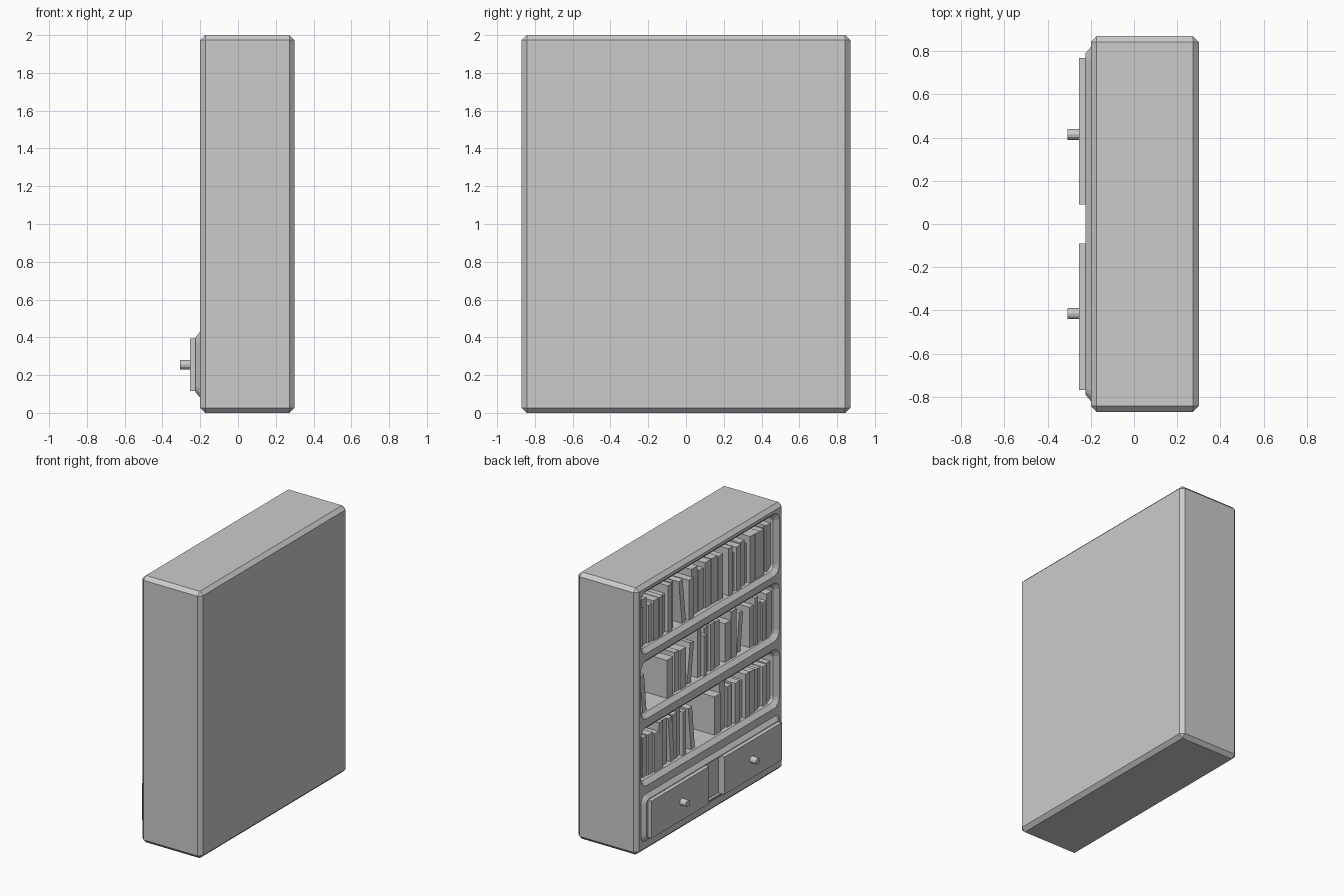
import bpy, bmesh, math, random
from mathutils import Matrix, Vector

if "Cube" in bpy.data.objects:
    bpy.data.objects.remove(bpy.data.objects["Cube"])

random.seed(4)


def finish(bm, name):
    bmesh.ops.recalc_face_normals(bm, faces=bm.faces)
    me = bpy.data.meshes.new(name)
    bm.to_mesh(me)
    bm.free()
    ob = bpy.data.objects.new(name, me)
    bpy.context.collection.objects.link(ob)
    return ob


def box(name, lo, hi, tilt=0, bevel=0):
    """Box between two corners, optionally leaning about its bottom centre."""
    lo, hi = Vector(lo), Vector(hi)
    base = Vector(((lo.x + hi.x) / 2, (lo.y + hi.y) / 2, lo.z))
    size = hi - lo
    bm = bmesh.new()
    bmesh.ops.create_cube(bm, size=1)
    bmesh.ops.transform(bm, verts=bm.verts, matrix=Matrix.Translation(base)
                        @ Matrix.Rotation(tilt, 4, 'X')
                        @ Matrix.Translation((0, 0, size.z / 2))
                        @ Matrix.Diagonal((*size, 1)))
    if bevel:
        bmesh.ops.bevel(bm, geom=bm.edges[:], offset=bevel, segments=1, affect='EDGES')
    return finish(bm, name)


def loft(name, z0, z1, steps, half=0.82):
    """Rounded rectangle facing -x, swept through (x, inset, radius) steps."""
    bm = bmesh.new()
    rings = []
    for x, inset, r in steps:
        w, a, b = half - inset, z0 + inset, z1 - inset
        centres = [(w - r, b - r), (-w + r, b - r), (-w + r, a + r), (w - r, a + r)]
        rings.append([bm.verts.new((x, cy + r * math.cos(t), cz + r * math.sin(t)))
                      for k, (cy, cz) in enumerate(centres)
                      for t in [math.pi / 2 * (k + s / 3) for s in range(4)]])
    for p, q in zip(rings, rings[1:]):
        n = len(p)
        for i in range(n):
            bm.faces.new((p[i], p[(i + 1) % n], q[(i + 1) % n], q[i]))
    bm.faces.new(rings[0])
    bm.faces.new(rings[-1])
    return finish(bm, name)


def cut(ob, cutter):
    mod = ob.modifiers.new("cut", 'BOOLEAN')
    mod.operation = 'DIFFERENCE'
    mod.solver = 'EXACT'
    mod.object = cutter
    cutter.hide_render = True
    cutter.hide_viewport = True


# Chamfered case with three shelf openings
case = box("case", (-0.2, -0.87, 0), (0.3, 0.87, 2), bevel=0.027)
for i, (z0, z1) in enumerate([(0.49, 0.93), (0.99, 1.43), (1.48, 1.95)]):
    cut(case, loft(f"opening_cutter_{i}", z0, z1,
                   [(-0.22, -0.02, 0.08), (-0.17, 0.03, 0.04), (0.2, 0.03, 0.04)]))

# Raised drawer surround, two drawer fronts and round knobs
surround = loft("drawer_surround", 0.08, 0.43,
                [(-0.18, 0, 0.05), (-0.2, 0, 0.05), (-0.225, 0.03, 0.03)])
cut(surround, box("gap_cutter", (-0.3, -0.09, 0.115), (-0.205, 0.09, 0.395)))
for side, name in ((-1, "right"), (1, "left")):
    y0, y1 = sorted((side * 0.09, side * 0.77))
    box(f"drawer_{name}", (-0.255, y0, 0.115), (-0.2, y1, 0.395))
    bm = bmesh.new()
    bmesh.ops.create_cone(bm, cap_ends=True, segments=12, radius1=0.025,
                          radius2=0.025, depth=0.07,
                          matrix=Matrix.Translation((-0.272, side * 0.415, 0.255))
                          @ Matrix.Rotation(math.pi / 2, 4, 'Y'))
    finish(bm, f"knob_{name}")

# Books: upright runs (start y, end y, count) and leaning ones (base y, degrees)
shelves = [
    (0.52, [(0.78, 0.43, 6), (0.37, 0.23, 3), (-0.12, -0.33, 3), (-0.35, -0.79, 8)],
     [(0.38, -5), (0.14, -6)]),
    (1.02, [(0.46, 0.38, 1), (0.35, 0.22, 2), (0.07, -0.19, 5), (-0.24, -0.38, 2),
            (-0.53, -0.79, 5)],
     [(0.72, -6), (0.18, 7), (-0.43, 6)]),
    (1.51, [(0.78, 0.36, 8), (0.20, -0.23, 6), (-0.27, -0.79, 10)],
     [(0.25, -7)]),
]


def book(y, width, z, tilt=0):
    front = random.uniform(-0.165, -0.135)
    box("book", (front, y - width / 2, z), (front + 0.28, y + width / 2,
        z + random.uniform(0.28, 0.355)), math.radians(-tilt) * -1)


for z, runs, leaning in shelves:
    for start, end, count in runs:
        weights = [random.uniform(0.7, 1.3) for _ in range(count)]
        y = start
        for w in weights:
            width = (start - end) * w / sum(weights)
            book(y - width / 2, width - 0.006, z)
            y -= width
    for y, tilt in leaning:
        book(y, 0.045, z + 0.003, tilt)
